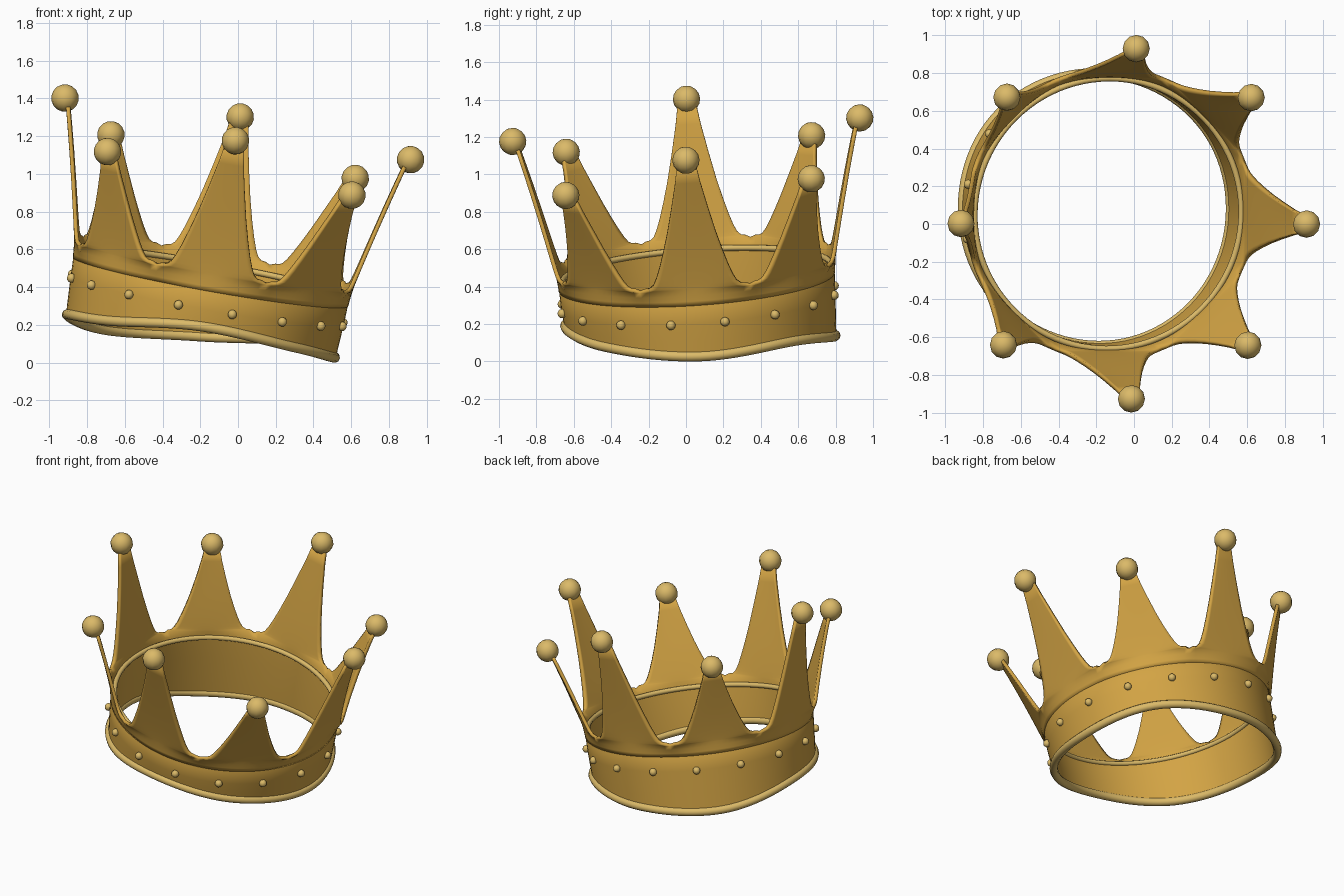
import bpy, bmesh, math
from mathutils import Matrix, Vector

if "Cube" in bpy.data.objects:
    bpy.data.objects.remove(bpy.data.objects["Cube"])

# Tilted crown frame: origin on the stud ring, local z is the crown's axis
axis = Vector((0.175, -0.069, 0.982)).normalized()
side = (Vector((1, 0, 0)) - axis * axis.x).normalized()
back = axis.cross(side)
FRAME = (Matrix.Translation((-0.163, 0.065, 0.33)) @ Matrix((side, back, axis)).transposed().to_4x4()
         @ Matrix.Rotation(math.radians(-0.8), 4, 'Z'))


def material(name, color):
    m = bpy.data.materials.new(name)
    m.diffuse_color = (*color, 1)
    m.use_nodes = True
    m.node_tree.nodes["Principled BSDF"].inputs["Base Color"].default_value = m.diffuse_color
    return m


gold = material("gold", (0.65, 0.37, 0.058))
pale_gold = material("pale_gold", (0.71, 0.49, 0.14))


def polar(r, a, h):
    return Vector((r * math.cos(a), r * math.sin(a), h))


def finish(name, bm, mat, angle=50):
    bmesh.ops.remove_doubles(bm, verts=bm.verts, dist=1e-4)
    bmesh.ops.recalc_face_normals(bm, faces=bm.faces)
    bm.transform(FRAME)
    me = bpy.data.meshes.new(name)
    bm.to_mesh(me)
    bm.free()
    me.materials.append(mat)
    ob = bpy.data.objects.new(name, me)
    bpy.context.collection.objects.link(ob)
    bpy.ops.object.select_all(action='DESELECT')
    ob.select_set(True)
    bpy.context.view_layer.objects.active = ob
    bpy.ops.object.shade_smooth_by_angle(angle=math.radians(angle))
    return ob


def grid(bm, rows, wrap=False):
    """Skin a list of point rows with quads."""
    vs = [[bm.verts.new(p) for p in row] for row in rows]
    n = len(vs[0])
    for i in range(len(vs) - (0 if wrap else 1)):
        a, b = vs[i], vs[(i + 1) % len(vs)]
        for j in range(n - 1):
            bm.faces.new((a[j], a[j + 1], b[j + 1], b[j]))


# Wavy lower rim height, one value every 45 degrees, smoothly interpolated
RIM = [-0.18, -0.168, -0.245, -0.285, -0.205, -0.165, -0.092, -0.13]


def rim_height(a):
    f = (a / (math.pi / 4)) % 8
    i = int(f)
    t = f - i
    p0, p1, p2, p3 = (RIM[(i + k) % 8] for k in (-1, 0, 1, 2))
    return p1 + 0.5 * t * (p2 - p0 + t * (2 * p0 - 5 * p1 + 4 * p2 - p3
                                          + t * (3 * (p1 - p2) + p3 - p0)))


ANGLES = [math.tau * k / 96 for k in range(96)]


def ring_tube(name, r, height, minor, mat):
    bm = bmesh.new()
    rows = []
    for a in ANGLES:
        rows.append([polar(r + minor * math.cos(math.tau * k / 10), a,
                           height(a) + minor * math.sin(math.tau * k / 10)) for k in range(11)])
    grid(bm, rows, wrap=True)
    finish(name, bm, mat)


# Band: closed wall section swept round, bottom edge following the wavy rim
bm = bmesh.new()
rows = []
for a in ANGLES:
    b = rim_height(a)
    outer = [(0.724, b), (0.729, b * 0.55), (0.735, 0), (0.739, 0.11)]
    inner = [(0.715, 0.145), (0.706, 0.0), (0.704, b)]
    section = outer + inner + outer[:1]
    rows.append([polar(r, a, h) for r, h in section])
grid(bm, rows, wrap=True)
finish("band", bm, gold)

ring_tube("lower_rim", 0.719, rim_height, 0.027, pale_gold)
ring_tube("inner_rim", 0.718, lambda a: 0.145, 0.016, pale_gold)

# Crest: eight flared points, alternately tall and short, joined at the valleys;
# each point is flattened, so its edges stand further out than its middle
VALLEY = 0.185
SIDE = [(0, 0.305), (0.006, 0.265), (0.02, 0.24), (0.05, 0.22), (0.1, 0.203), (0.18, 0.183),
        (0.3, 0.158), (0.45, 0.13), (0.65, 0.098), (0.85, 0.068), (1, 0.05)]
COLS = 16
ACROSS = [2 * c / COLS - 1 for c in range(COLS + 1)]
bm = bmesh.new()
for k in range(8):
    mid = k * math.pi / 4
    top = 0.90 if k % 2 == 0 else 0.705
    rows = []
    for h, r, flare in ((0.1, 0.741, 0), (0.125, 0.743, 0.006), (0.155, 0.746, 0.018)):
        rows.append([polar(r + flare * e * e, mid + math.pi / 8 * e, h) for e in ACROSS])
    for t, half in SIDE:
        r = 0.75 + 0.172 * t ** 1.1
        spread = math.pi / 8 if t == 0 else half / r
        h = VALLEY + (top - VALLEY) * t
        rows.append([polar(r + 0.03 * e * e * (1 - t) ** 2, mid + spread * e, h) for e in ACROSS])
    grid(bm, rows)
crest = finish("crest", bm, gold, 60)
mod = crest.modifiers.new("thickness", 'SOLIDIFY')
mod.thickness = 0.022
mod.offset = -1


def balls(name, places, radius, segs, rings):
    bm = bmesh.new()
    for p in places:
        bmesh.ops.create_uvsphere(bm, u_segments=segs, v_segments=rings, radius=radius,
                                  matrix=Matrix.Translation(p))
    finish(name, bm, pale_gold)


# Balls on the points, and studs round the band
balls("point_balls", [polar(0.93, k * math.pi / 4, 0.925 if k % 2 == 0 else 0.73)
                      for k in range(8)], 0.073, 12, 8)
balls("band_studs", [polar(0.743, (k + 0.5) * math.pi / 8, 0) for k in range(16)], 0.025, 10, 6)
